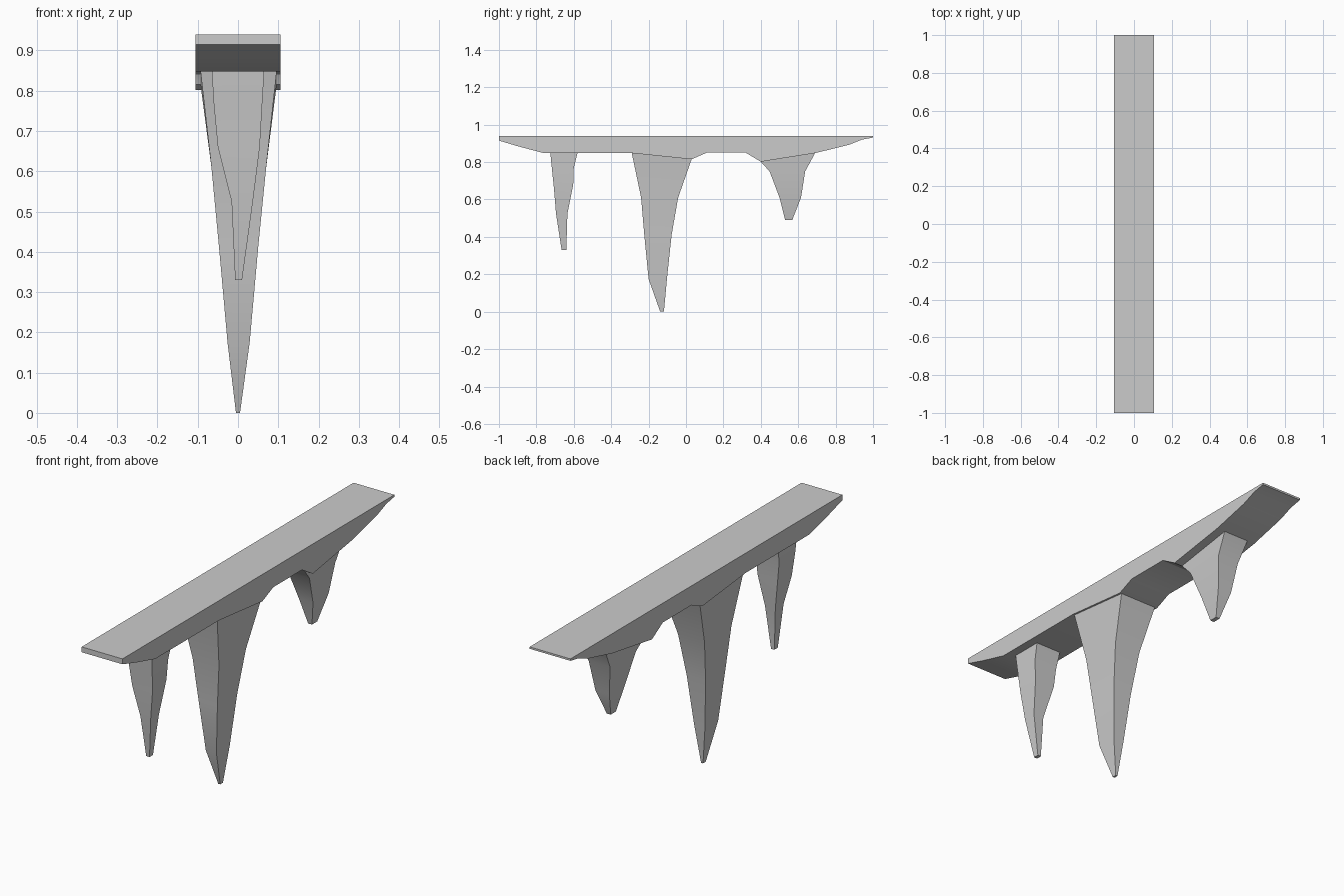
import bpy, bmesh

if "Cube" in bpy.data.objects:
    bpy.data.objects.remove(bpy.data.objects["Cube"])


def finish(bm, name):
    bmesh.ops.recalc_face_normals(bm, faces=bm.faces)
    mesh = bpy.data.meshes.new(name)
    bm.to_mesh(mesh)
    bm.free()
    ob = bpy.data.objects.new(name, mesh)
    bpy.context.collection.objects.link(ob)
    bpy.ops.object.select_all(action='DESELECT')
    ob.select_set(True)
    bpy.context.view_layer.objects.active = ob
    bpy.ops.object.shade_smooth_by_angle(angle=0.52)
    return ob


def bridge_rings(bm, rings, closed):
    n = len(rings[0])
    for a, b in zip(rings, rings[1:]):
        for i in range(n if closed else n - 1):
            j = (i + 1) % n
            bm.faces.new((a[i], a[j], b[j], b[i]))


def deck(name, half_width, top, underside):
    # strips between the flat top and the stepped underside, one ring per station
    bm = bmesh.new()
    w = half_width
    rings = [[bm.verts.new(p) for p in
              ((-w, y, z), (w, y, z), (w, y, top), (-w, y, top))]
             for y, z in underside]
    bridge_rings(bm, rings, True)
    bm.faces.new(rings[0])
    bm.faces.new(rings[-1])
    return finish(bm, name)


def spike(name, levels):
    # four-sided tapering rock; level = front y, front z, back y, back z, left x, right x
    bm = bmesh.new()
    rings = [[bm.verts.new(p) for p in
              ((xl, yf, zf), (xr, yf, zf), (xr, yb, zb), (xl, yb, zb))]
             for yf, zf, yb, zb, xl, xr in levels]
    bridge_rings(bm, rings, True)
    bm.faces.new(rings[-1])
    return finish(bm, name)


# Walkway slab with uneven rocky underside
deck("bridge_deck", 0.105, 0.94, [
    (-1, 0.915), (-0.9, 0.885), (-0.76, 0.848), (-0.29, 0.848),
    (0.03, 0.815), (0.11, 0.85), (0.32, 0.85), (0.40, 0.802),
    (0.69, 0.848), (0.87, 0.892), (0.94, 0.92), (1, 0.931)])

# Hanging rock spikes
spike("front_spike", [
    (-0.725, 0.848, -0.58, 0.848, -0.065, 0.065),
    (-0.717, 0.765, -0.60, 0.77, -0.06, 0.06),
    (-0.706, 0.66, -0.603, 0.68, -0.05, 0.054),
    (-0.695, 0.525, -0.634, 0.525, -0.016, 0.037),
    (-0.665, 0.33, -0.64, 0.33, -0.007, 0.01)])

spike("middle_spike", [
    (-0.29, 0.848, 0.03, 0.815, -0.093, 0.096),
    (-0.24, 0.61, -0.042, 0.61, -0.066, 0.070),
    (-0.223, 0.41, -0.077, 0.41, -0.047, 0.050),
    (-0.20, 0.175, -0.102, 0.175, -0.026, 0.029),
    (-0.138, 0, -0.118, 0, -0.005, 0.005)])

spike("back_spike", [
    (0.40, 0.802, 0.69, 0.848, -0.066, 0.063),
    (0.447, 0.75, 0.637, 0.75, -0.055, 0.055),
    (0.50, 0.61, 0.615, 0.61, -0.036, 0.036),
    (0.53, 0.49, 0.568, 0.49, -0.01, 0.01)])
